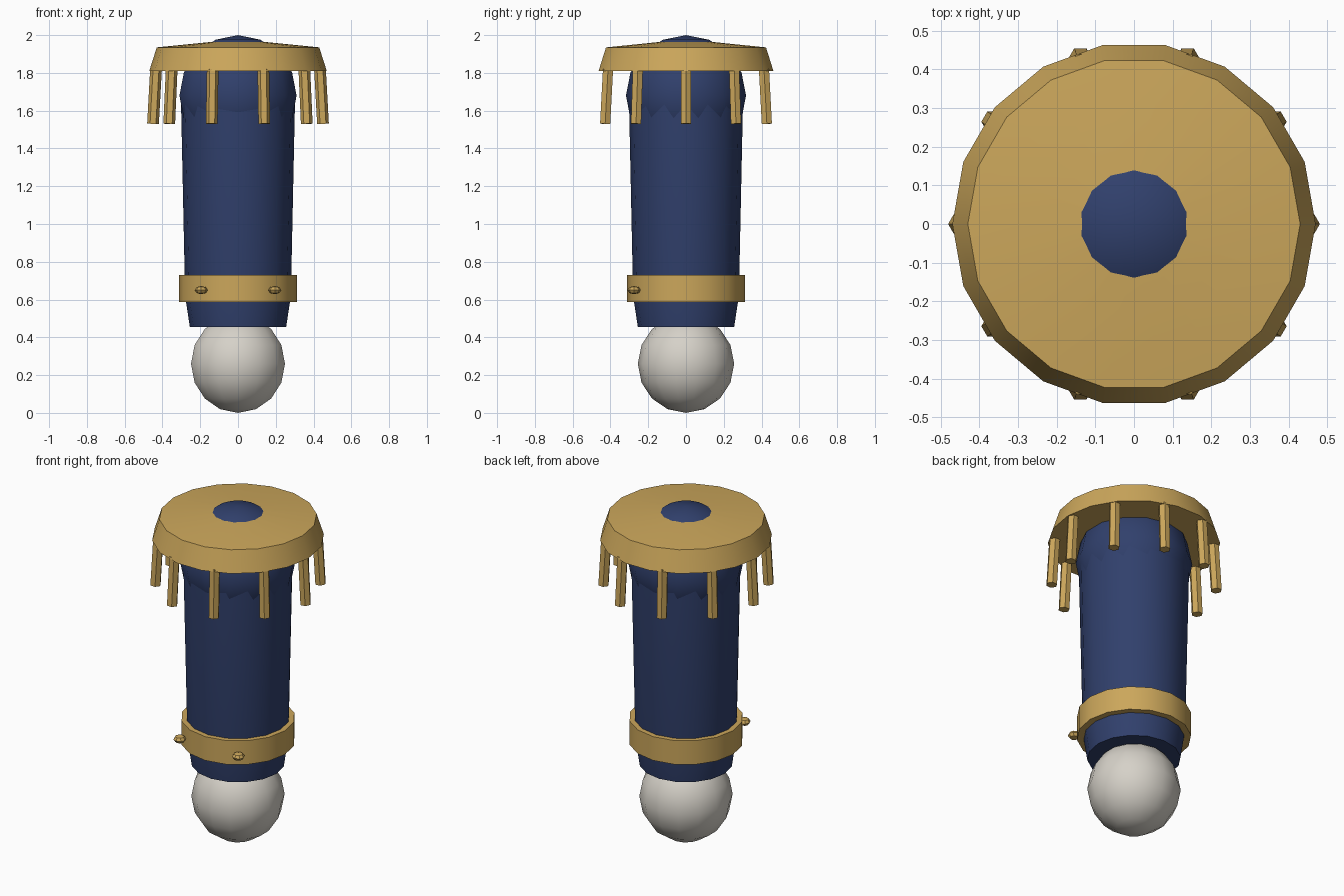
import bpy, bmesh, math
from mathutils import Matrix, Vector

if "Cube" in bpy.data.objects:
    bpy.data.objects.remove(bpy.data.objects["Cube"])


def material(name, color):
    m = bpy.data.materials.new(name)
    m.diffuse_color = (*color, 1)
    m.use_nodes = True
    m.node_tree.nodes["Principled BSDF"].inputs["Base Color"].default_value = m.diffuse_color
    return m


BLUE = material("navy blue", (0.030, 0.051, 0.150))
GOLD = material("gold", (0.60, 0.385, 0.105))
WHITE = material("off white", (0.67, 0.64, 0.58))


def finish(name, bm, mat):
    bmesh.ops.recalc_face_normals(bm, faces=bm.faces)
    mesh = bpy.data.meshes.new(name)
    bm.to_mesh(mesh)
    bm.free()
    mesh.materials.append(mat)
    ob = bpy.data.objects.new(name, mesh)
    bpy.context.collection.objects.link(ob)
    bpy.ops.object.select_all(action='DESELECT')
    ob.select_set(True)
    bpy.context.view_layer.objects.active = ob
    bpy.ops.object.shade_smooth_by_angle(angle=math.radians(32))
    return ob


def lathe(name, profile, sides, mat, closed=False):
    """Revolve (radius, z) points; open profiles are capped."""
    bm = bmesh.new()
    rings = []
    for r, z in profile:
        angles = [2 * math.pi * i / sides for i in range(sides)]
        rings.append([bm.verts.new((r * math.cos(a), r * math.sin(a), z)) for a in angles])
    pairs = list(zip(rings, rings[1:]))
    if closed:
        pairs.append((rings[-1], rings[0]))
    else:
        bm.faces.new(rings[0])
        bm.faces.new(rings[-1])
    for low, high in pairs:
        for i in range(sides):
            j = (i + 1) % sides
            bm.faces.new((low[i], low[j], high[j], high[i]))
    return finish(name, bm, mat)


def ball(name, center, r, rz, sides, rings, mat):
    bm = bmesh.new()
    m = Matrix.Translation(center) @ Matrix.Diagonal((r, r, rz, 1))
    bmesh.ops.create_uvsphere(bm, u_segments=sides, v_segments=rings, radius=1, matrix=m)
    return finish(name, bm, mat)


# Hand, sleeve and shoulder
ball("hand", (0, 0, 0.26), 0.255, 0.26, 14, 8, WHITE)
lathe("sleeve", [(0.255, 0.455), (0.28, 0.62), (0.302, 1.66)], 16, BLUE)
ball("shoulder", (0, 0, 1.68), 0.318, 0.32, 14, 8, BLUE)

# Cuff band with two studs on the front
lathe("cuff_band", [(0.27, 0.587), (0.312, 0.587), (0.312, 0.73), (0.27, 0.73)], 16, GOLD, True)
for side, label in ((-1, "left"), (1, "right")):
    ball("cuff_stud_" + label, (side * 0.195, -0.275, 0.65), 0.035, 0.022, 8, 4, GOLD)

# Shoulder pad with a shallow conical top
lathe("shoulder_pad", [(0.47, 1.81), (0.43, 1.935), (0.04, 1.974)], 18, GOLD)

# Fringe of ten hexagonal strands leaning slightly outward
for i in range(10):
    a = math.radians(36 * i)
    out = Vector((math.cos(a), math.sin(a), 0))
    bottom = out * 0.450 + Vector((0, 0, 1.53))
    top = out * 0.434 + Vector((0, 0, 1.82))
    axis = top - bottom
    tilt = Vector((0, 0, 1)).rotation_difference(axis).to_matrix().to_4x4()
    bm = bmesh.new()
    bmesh.ops.create_cone(bm, cap_ends=True, segments=6, radius1=0.031, radius2=0.031,
                          depth=axis.length,
                          matrix=Matrix.Translation((top + bottom) / 2) @ tilt
                          @ Matrix.Rotation(math.radians(30), 4, 'Z'))
    # Turn so that a corner points along x
    v = max(bm.verts, key=lambda p: p.co.x)
    if sum(abs(p.co.x - v.co.x) < 0.003 for p in bm.verts if p.co.z > 1.7) > 1:
        bmesh.ops.rotate(bm, verts=bm.verts, cent=(top + bottom) / 2,
                         matrix=Matrix.Rotation(math.radians(30), 3, axis))
    finish("fringe_strand_%d" % (i + 1), bm, GOLD)
